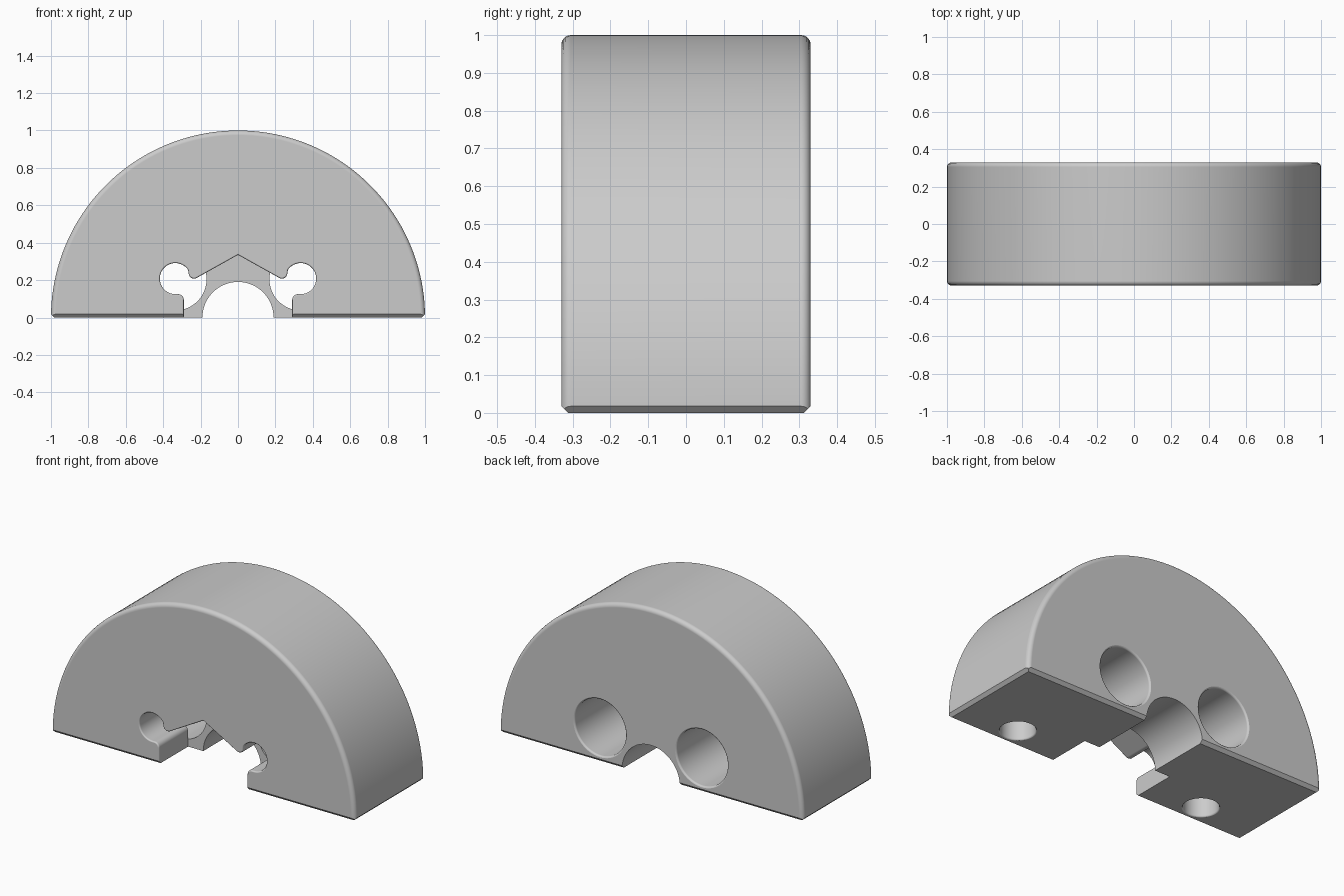
import bpy, bmesh
from math import sin, cos, pi, radians
from mathutils import Vector

if "Cube" in bpy.data.objects:
    bpy.data.objects.remove(bpy.data.objects["Cube"], do_unlink=True)

HALF = 0.33        # half thickness
STEP_Y = -0.055    # back wall of the front pocket


def finish(bm, name):
    bmesh.ops.recalc_face_normals(bm, faces=bm.faces)
    mesh = bpy.data.meshes.new(name)
    bm.to_mesh(mesh)
    bm.free()
    ob = bpy.data.objects.new(name, mesh)
    bpy.context.collection.objects.link(ob)
    return ob


def loft(name, rings):
    """Closed solid through matching rings of points."""
    bm = bmesh.new()
    loops = [[bm.verts.new(p) for p in ring] for ring in rings]
    n = len(loops[0])
    for a, b in zip(loops, loops[1:]):
        for i in range(n):
            j = (i + 1) % n
            bm.faces.new((a[i], a[j], b[j], b[i]))
    bm.faces.new(loops[0])
    bm.faces.new(loops[-1])
    return finish(bm, name)


def arc(cx, cz, r, start, end, n):
    return [Vector((cx + r * cos(radians(start + (end - start) * i / n)),
                    cz + r * sin(radians(start + (end - start) * i / n))))
            for i in range(n + 1)]


def circle(cx, cz, r, n=64):
    return arc(cx, cz, r, 0, 360, n)[:-1]


def grow(pts, d):
    """Offset a counter-clockwise outline outwards."""
    out = []
    for i, p in enumerate(pts):
        e1 = (p - pts[i - 1]).normalized()
        e2 = (pts[(i + 1) % len(pts)] - p).normalized()
        n1, n2 = Vector((e1.y, -e1.x)), Vector((e2.y, -e2.x))
        out.append(p + (n1 + n2) * (d / (1 + n1.dot(n2))))
    return out


def fillet(size, n=5):
    """(depth, offset) steps of a rounded rim."""
    return [(size * (1 - cos(pi / 2 * i / n)), size * (1 - sin(pi / 2 * i / n)))
            for i in range(n + 1)]


def flared_cutter(name, outline, place, depth, rim):
    """Prism whose mouth flares to round the edge it cuts."""
    steps = [(-0.05, rim)] + [(d - 0.0005, o) for d, o in fillet(rim)] + [(depth, 0)]
    return loft(name, [[place(p, d) for p in grow(outline, o)] for d, o in steps])


def modify(body, other, operation):
    mod = body.modifiers.new(operation, 'BOOLEAN')
    mod.operation, mod.solver, mod.object = operation, 'EXACT', other
    bpy.context.view_layer.objects.active = body
    bpy.ops.object.modifier_apply(modifier=mod.name)
    bpy.data.objects.remove(other, do_unlink=True)


# Round body with rounded rims
rim = fillet(0.025)
layers = [(-HALF + d, 1 - o) for d, o in rim] + [(HALF - d, 1 - o) for d, o in reversed(rim)]
body = loft("half_round_block", [[(p.x, y, p.y) for p in circle(0, 0, r, 160)]
                                 for y, r in layers])

# Keep the upper half, with a chamfered foot
bm = bmesh.new()
for z, spread in ((0, 0), (0.1, 0.1), (1.2, 0.1)):
    for sx in (-1, 1):
        for sy in (-1, 1):
            bm.verts.new((sx * (0.982 + spread), sy * (HALF - 0.018 + spread), z))
bmesh.ops.convex_hull(bm, input=bm.verts)
modify(body, finish(bm, "upper_half_keeper"), 'INTERSECT')

# Front pocket: pointed roof with a round relief at each side
side = [Vector((0.29, -0.1))]
side += arc(0.32, 0.095, 0.03, 180, 90, 6)
side += arc(0.335, 0.208, 0.083, -90, 145, 26)
side += arc(0.235, 0.237, 0.029, -15, -120, 8)
outline = side + [Vector((0, 0.335))] + [Vector((-p.x, p.y)) for p in reversed(side)]
pocket = flared_cutter("pocket_cutter", outline,
                       lambda p, d: (p.x, -HALF + d, p.y), HALF + STEP_Y, 0.01)
modify(body, pocket, 'DIFFERENCE')

# Central arch running through to the pocket
arch = loft("arch_cutter", [[(p.x, y, p.y) for p in circle(0, 0, 0.19, 96)]
                            for y in (STEP_Y - 0.1, HALF + 0.1)])
modify(body, arch, 'DIFFERENCE')

for s in (-1, 1):
    # Large bores from the back
    bore = flared_cutter("bore_cutter", circle(s * 0.335, 0.205, 0.167),
                         lambda p, d: (p.x, HALF - d, p.y), HALF - STEP_Y + 0.002, 0.012)
    modify(body, bore, 'DIFFERENCE')
    # Blind holes in the base
    hole = flared_cutter("base_hole_cutter", circle(s * 0.625, -0.2, 0.095, 48),
                         lambda p, d: (p.x, p.y, d), 0.33, 0.01)
    modify(body, hole, 'DIFFERENCE')

# Colour and shading
grey = bpy.data.materials.new("light_grey")
grey.use_nodes = True
colour = (0.6, 0.6, 0.6, 1)
grey.diffuse_color = colour
grey.node_tree.nodes["Principled BSDF"].inputs["Base Color"].default_value = colour
body.data.materials.clear()
body.data.materials.append(grey)
for face in body.data.polygons:
    face.material_index = 0

bpy.ops.object.select_all(action='DESELECT')
body.select_set(True)
bpy.context.view_layer.objects.active = body
bpy.ops.object.shade_smooth_by_angle(angle=radians(28))
weighted = body.modifiers.new("even_shading", 'WEIGHTED_NORMAL')
weighted.keep_sharp = True
